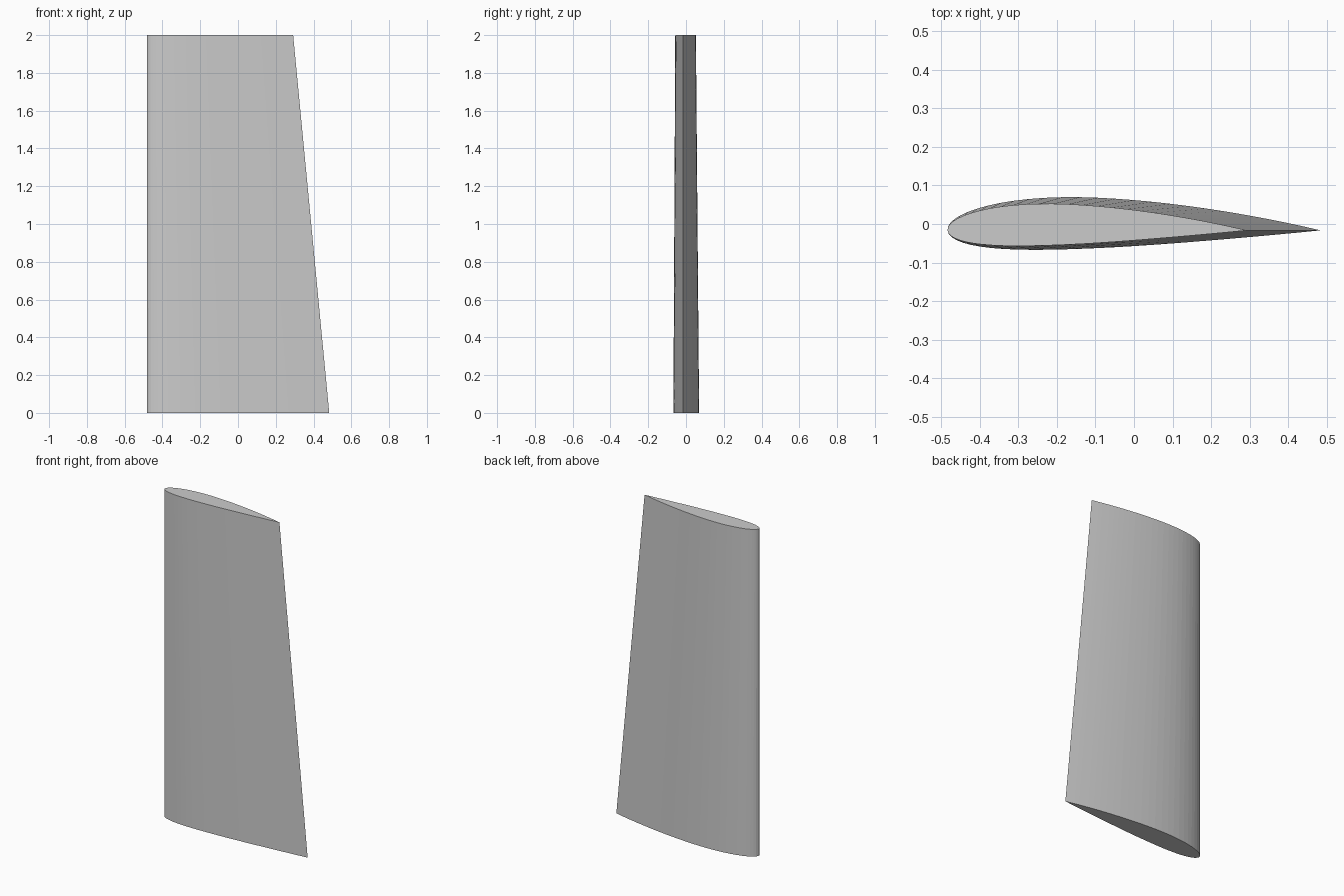
import bpy, bmesh, math

if "Cube" in bpy.data.objects:
    bpy.data.objects.remove(bpy.data.objects["Cube"])

SPAN, LEAD_X, CHORD_Y = 2.0, -0.483, -0.0165
ROOT_CHORD, TIP_CHORD = 0.966, 0.775
CAMBER, CAMBER_POS, THICK = 0.02, 0.4, 0.14
STEPS = 32


def surface_point(t, side):
    """Point of a cambered foil with unit chord; side is +1 (upper) or -1 (lower)."""
    half = 5 * THICK * (0.2969 * math.sqrt(t) - 0.126 * t - 0.3516 * t**2
                        + 0.2843 * t**3 - 0.1036 * t**4)
    k = CAMBER_POS if t < CAMBER_POS else 1 - CAMBER_POS
    base = 0 if t < CAMBER_POS else 1 - 2 * CAMBER_POS
    mid = CAMBER / k**2 * (base + 2 * CAMBER_POS * t - t * t)
    a = math.atan(2 * CAMBER / k**2 * (CAMBER_POS - t))
    return t - side * half * math.sin(a), mid + side * half * math.cos(a)


# Closed section: trailing edge, upper side, leading edge, lower side
ts = [(1 - math.cos(math.pi * i / STEPS)) / 2 for i in range(STEPS + 1)]
section = [surface_point(t, 1) for t in reversed(ts)]
section += [surface_point(t, -1) for t in ts[1:-1]]

# Tapered wing panel with straight leading edge
bm = bmesh.new()
root, tip = [[bm.verts.new((LEAD_X + x * c, CHORD_Y + y * c, z)) for x, y in section]
             for c, z in ((ROOT_CHORD, 0), (TIP_CHORD, SPAN))]
n = len(section)
for i in range(n):
    j = (i + 1) % n
    bm.faces.new((root[i], root[j], tip[j], tip[i]))
bm.faces.new(root)
bm.faces.new(tip)
bmesh.ops.recalc_face_normals(bm, faces=bm.faces[:])
mesh = bpy.data.meshes.new("wing_panel")
bm.to_mesh(mesh)
bm.free()

grey = bpy.data.materials.new("light grey")
grey.diffuse_color = (0.6, 0.6, 0.6, 1)
grey.use_nodes = True
grey.node_tree.nodes["Principled BSDF"].inputs["Base Color"].default_value = grey.diffuse_color
mesh.materials.append(grey)
bpy.context.collection.objects.link(bpy.data.objects.new("wing_panel", mesh))
